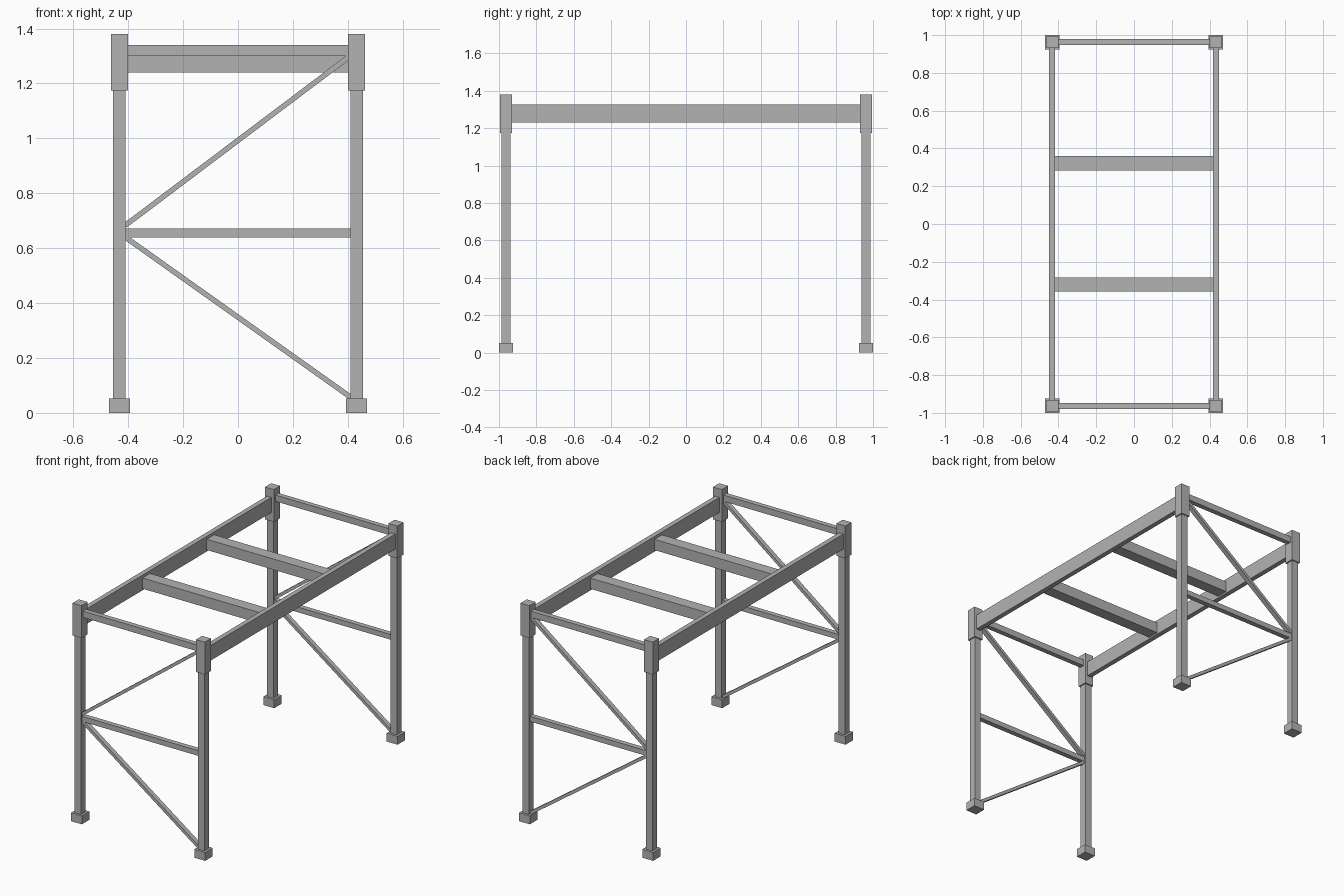
import bpy
import math

cube = bpy.data.objects.get("Cube")
if cube:
    bpy.data.objects.remove(cube, do_unlink=True)

# One plain steel grey for the whole frame
steel = bpy.data.materials.new("steel grey")
steel.use_nodes = True
GREY = (0.45, 0.45, 0.45, 1)
steel.diffuse_color = GREY
steel.node_tree.nodes["Principled BSDF"].inputs["Base Color"].default_value = GREY


def box(name, center, size, tilt=0):
    bpy.ops.mesh.primitive_cube_add(size=1, location=center, rotation=(0, tilt, 0))
    obj = bpy.context.object
    obj.name = name
    obj.scale = size
    bpy.ops.object.transform_apply(location=False, rotation=True, scale=True)
    obj.data.materials.append(steel)
    return obj


def brace(name, y, start, end):
    (x0, z0), (x1, z1) = start, end
    length = math.hypot(x1 - x0, z1 - z0)
    tilt = -math.atan2(z1 - z0, x1 - x0)
    box(name, ((x0 + x1) / 2, y, (z0 + z1) / 2), (length, 0.03, 0.019), tilt)


POST_X, POST_Y = 0.432, 0.9625

for end, sy in (("front", -1), ("back", 1)):
    y = sy * POST_Y
    # Corner posts with feet and top sleeves
    for side, sx in (("right", -1), ("left", 1)):
        x = sx * POST_X
        box(f"{end}_{side}_foot", (x, y, 0.0265), (0.076, 0.075, 0.053))
        box(f"{end}_{side}_post", (x, y, 0.64), (0.046, 0.046, 1.18))
        box(f"{end}_{side}_sleeve", (x, y, 1.2775), (0.062, 0.062, 0.205))
    # End frame rails and diagonal braces
    box(f"{end}_top_rail", (0, y, 1.32), (0.82, 0.032, 0.04))
    box(f"{end}_middle_rail", (0, y, 0.656), (0.83, 0.032, 0.033))
    brace(f"{end}_upper_brace", y, (-0.412, 0.682), (0.408, 1.3))
    brace(f"{end}_lower_brace", y, (-0.412, 0.641), (0.412, 0.056))

# Long side beams
for side, sx in (("right", -1), ("left", 1)):
    box(f"{side}_side_beam", (sx * 0.434, 0, 1.278), (0.031, 1.88, 0.096))

# Cross beams between the side beams
for end, y in (("front", -0.32), ("back", 0.322)):
    box(f"{end}_cross_beam", (0, y, 1.274), (0.84, 0.075, 0.068))
